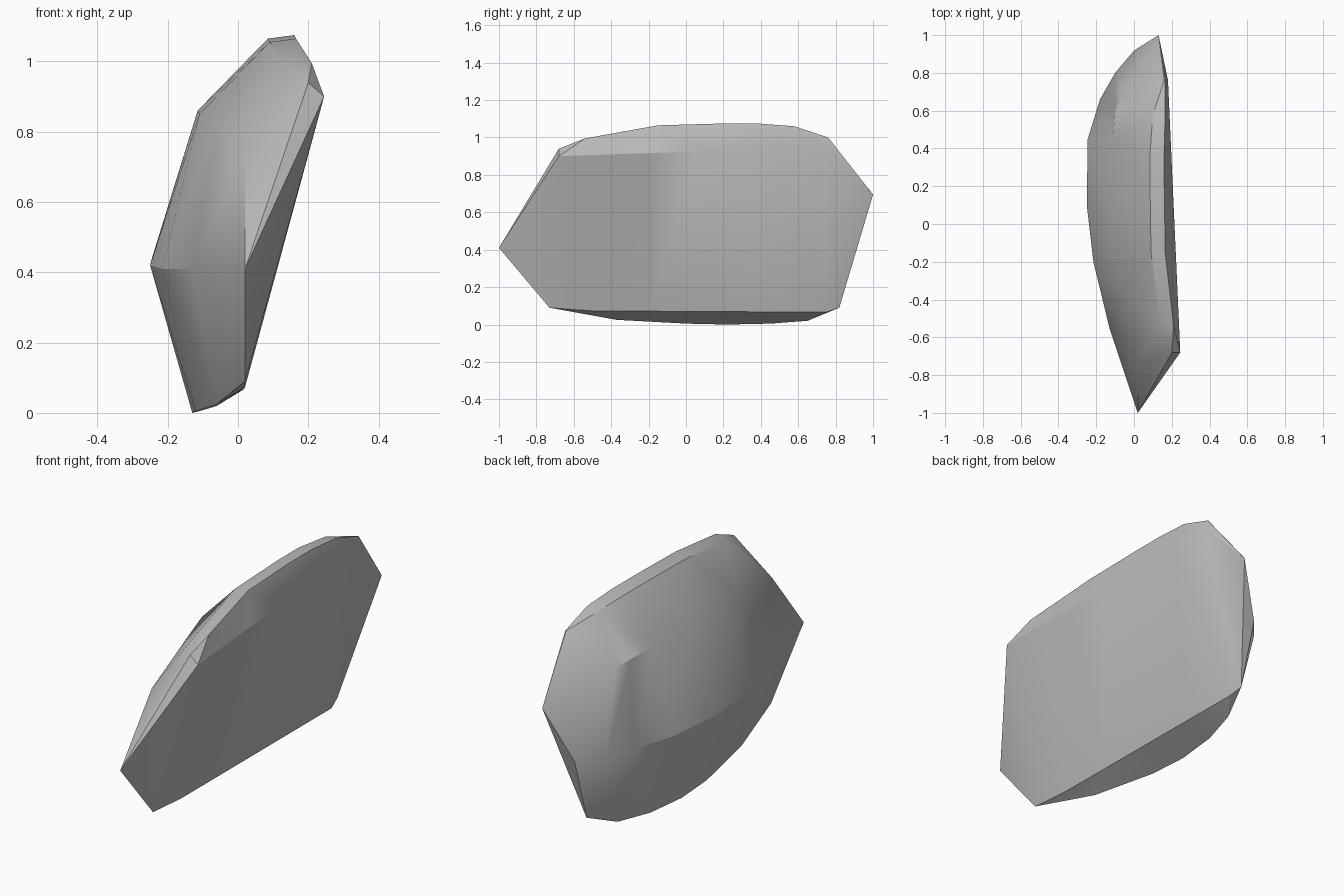
import bpy, bmesh, math
from mathutils import Vector

cube = bpy.data.objects.get("Cube")
if cube:
    bpy.data.objects.remove(cube, do_unlink=True)

# Stone colour
stone = bpy.data.materials.new("stone_grey")
stone.use_nodes = True
grey = (0.5, 0.5, 0.5, 1)
stone.diffuse_color = grey
stone.node_tree.nodes["Principled BSDF"].inputs["Base Color"].default_value = grey

# Lengthwise edge lines of the slab, each running front to back
keel = [(.02, -.73, .09), (-.06, -.37, .025), (-.12, 0, .005), (-.13, .22, 0),
        (-.11, .45, .005), (-.06, .65, .02), (0, .82, .09)]
side = [(-.13, -.55, .41), (-.215, -.2, .41), (-.25, .1, .42), (-.245, .45, .44),
        (-.18, .66, .44), (-.1, .8, .43), (0, .918, .42)]
shoulder = [(.02, -.74, .74), (-.06, -.35, .82), (-.11, -.14, .85), (-.115, .1, .86),
            (-.11, .45, .865), (-.1, .6, .86), (-.07, .68, .84)]
crest = [(.2, -.68, .94), (.14, -.53, .985), (.09, -.15, 1.055), (.085, .2, 1.065),
         (.085, .38, 1.065), (.1, .58, 1.05), (.16, .76, 1.0)]
rim = [(.2, -.68, .94), (.21, -.54, .995), (.165, -.15, 1.065), (.16, .2, 1.075),
       (.16, .38, 1.075), (.165, .58, 1.06), (.165, .76, 1.0)]
front_tip, back_tip = (.02, -1, .41), (.13, 1, .695)


def straight(a, b, n=7):
    return [tuple(Vector(a).lerp(Vector(b), i / (n - 1))) for i in range(n)]


# Long edges of the flat face
flat_top = straight((.245, -.68, .9), (.18, .76, .95))
flat_low = [keel[0]] + straight((.02, -.5, .073), (.015, .75, .066), 5) + [keel[-1]]

lines = [keel, side, shoulder, crest, rim, flat_top, flat_low]
bm = bmesh.new()
grid = [[bm.verts.new(p) for p in line] for line in lines]
tips = [bm.verts.new(front_tip), bm.verts.new(back_tip)]

# Skin between neighbouring lines, then fan each end to its tip
for a, b in zip(grid, grid[1:] + grid[:1]):
    for i in range(6):
        bm.faces.new((a[i], a[i + 1], b[i + 1], b[i]))
    bm.faces.new((tips[0], a[0], b[0]))
    bm.faces.new((tips[1], b[-1], a[-1]))

bmesh.ops.remove_doubles(bm, verts=bm.verts, dist=0.0005)
bmesh.ops.triangulate(bm, faces=[f for f in bm.faces if len(f.verts) > 3],
                      quad_method='SHORT_EDGE')
bmesh.ops.recalc_face_normals(bm, faces=bm.faces)

mesh = bpy.data.meshes.new("rock_slab")
bm.to_mesh(mesh)
bm.free()
mesh.materials.append(stone)
rock = bpy.data.objects.new("rock_slab", mesh)
bpy.context.collection.objects.link(rock)

# Soft facets with crisp main edges
bpy.ops.object.select_all(action='DESELECT')
rock.select_set(True)
bpy.context.view_layer.objects.active = rock
bpy.ops.object.shade_smooth_by_angle(angle=math.radians(30))
